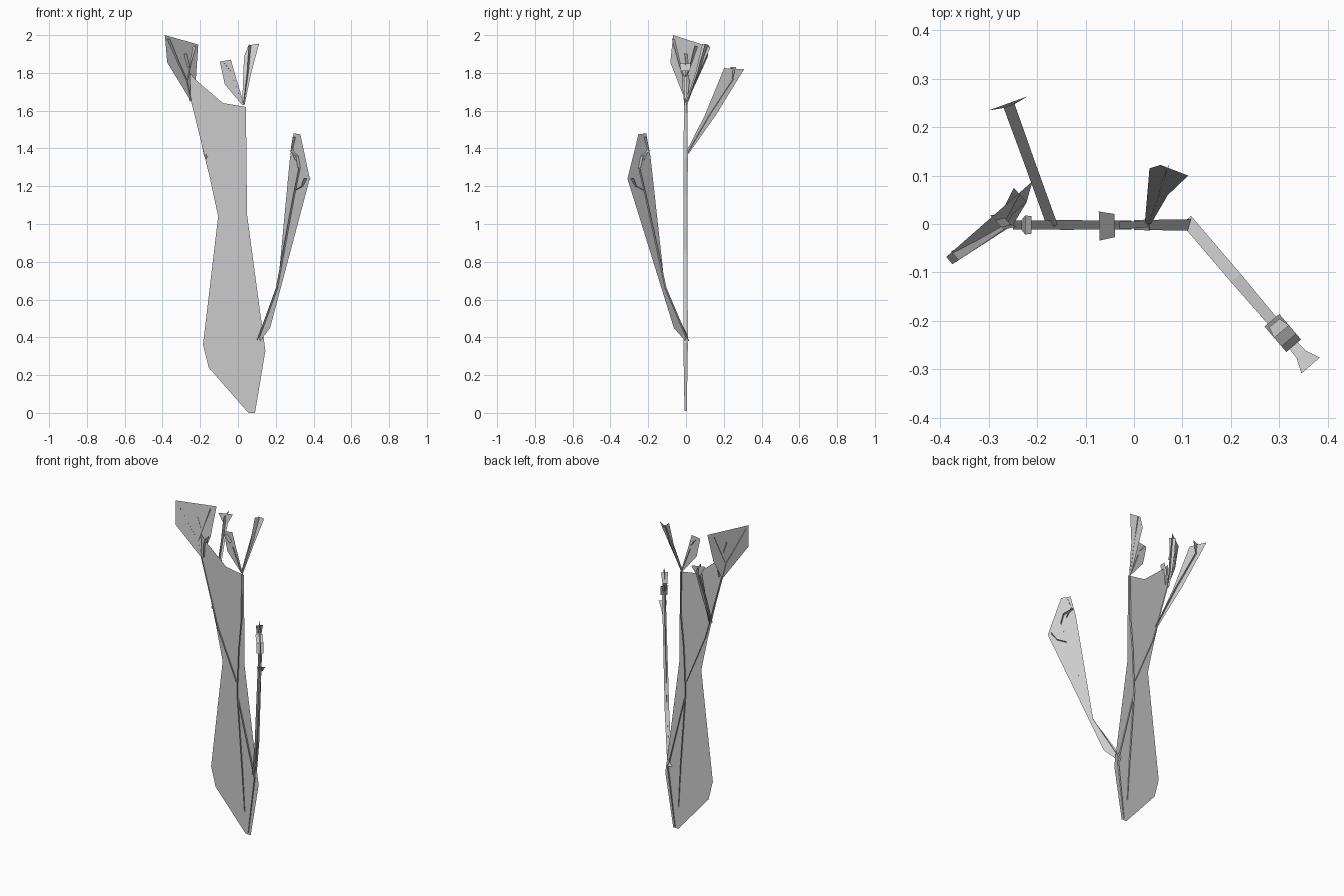
import bpy
from mathutils import Vector


def upright(x0, y0, slope):
    """Maps (x, z) points onto a vertical plane through (x0, y0) with dy/dx = slope."""
    return lambda x, z: Vector((x, y0 + (x - x0) * slope, z))


def branch(name, outline, ribs, place=None):
    """Flat card plus narrow crossing ribbons; each rib point ends with its half width."""
    put = place or (lambda *c: Vector(c))
    card = [put(*p) for p in outline]
    normal = Vector((0, 0, 0))
    for a, b in zip(card, card[1:] + card[:1]):
        normal += a.cross(b)
    normal.normalize()
    verts, faces = list(card), [tuple(range(len(card)))]
    for rib in ribs:
        start = len(verts)
        for *p, w in rib:
            c = put(*p)
            verts += [c - normal * w, c + normal * w]
        for i in range(len(rib) - 1):
            k = start + 2 * i
            faces.append((k, k + 1, k + 3, k + 2))
    mesh = bpy.data.meshes.new(name)
    mesh.from_pydata(verts, [], faces)
    mesh.update()
    obj = bpy.data.objects.new(name, mesh)
    bpy.context.collection.objects.link(obj)
    return obj


# Main stem with its forked ribs
branch("main_stem",
       [(.055, 0), (.09, 0), (.145, .33), (.115, .55), (.048, 1.05), (.042, 1.62),
        (-.08, 1.64), (-.22, 1.76), (-.255, 1.8), (-.25, 1.66), (-.15, 1.25),
        (-.105, 1.04), (-.185, .36), (-.155, .24)],
       [[(.075, .01, .006), (.122, .37, .012), (.005, .84, .01)],
        [(.05, .14, .006), (.035, .4, .01), (0, .87, .01), (.012, 1.15, .01),
         (.032, 1.35, .012), (.03, 1.63, .008)],
        [(-.005, .94, .009), (-.14, 1.26, .01), (-.25, 1.66, .009)],
        [(-.232, 1.66, .01), (-.225, 1.75, .02), (-.212, 1.79, .018)]],
       upright(0, -.002, 0))

# Long branch on the right, leaning to the front
branch("right_branch",
       [(.11, .37), (.17, .45), (.38, 1.24), (.33, 1.475), (.295, 1.48),
        (.275, 1.35), (.21, .66), (.105, .4)],
       [[(.108, .38, .013), (.21, .66, .013), (.30, 1.15, .011), (.33, 1.3, .011)],
        [(.33, 1.3, .02), (.32, 1.36, .02), (.285, 1.39, .02)],
        [(.31, 1.34, .012), (.29, 1.4, .014), (.305, 1.46, .02)],
        [(.31, 1.18, .01), (.345, 1.2, .012), (.365, 1.24, .025)]],
       upright(.115, 0, -1.17))

# Branch leaning to the back
branch("back_branch",
       [(-.168, 1.345), (-.228, 1.58), (-.281, 1.82), (-.243, 1.825),
        (-.205, 1.57), (-.168, 1.37)],
       [[(-.168, 1.355, .011), (-.215, 1.58, .011), (-.26, 1.77, .012)],
        [(-.258, 1.77, .012), (-.26, 1.83, .043)]],
       upright(-.17, 0, -2.77))

# Wide tip at the upper left
branch("upper_left_tip",
       [(-.388, -.068, 2.0), (-.21, .088, 1.95), (-.222, .045, 1.77),
        (-.25, -.002, 1.65), (-.375, -.083, 1.855)],
       [[(-.25, 0, 1.65, .008), (-.275, -.005, 1.76, .009), (-.32, -.035, 1.86, .01),
         (-.37, -.066, 1.98, .012)],
        [(-.272, 0, 1.76, .009), (-.258, .03, 1.84, .012), (-.235, .06, 1.94, .02)],
        [(-.285, .005, 1.9, .018), (-.265, .01, 1.83, .015)]])

# Narrow tip leaning to the back right
branch("upper_right_tip",
       [(.022, -.002, 1.63), (.035, .0, 1.63), (.07, .06, 1.8), (.112, .1, 1.955),
        (.055, .122, 1.945), (.032, .115, 1.885)],
       [[(.03, 0, 1.63, .006), (.052, .06, 1.8, .01), (.066, .108, 1.945, .025)]])

# Small tip in the middle
branch("middle_tip",
       [(.022, 1.63), (-.07, 1.74), (-.096, 1.86), (-.038, 1.87), (-.012, 1.78),
        (.03, 1.64)],
       [[(.028, 1.63, .006), (-.03, 1.78, .008)],
        [(-.04, 1.81, .024), (-.072, 1.85, .03)]],
       upright(0, -.002, .03))
